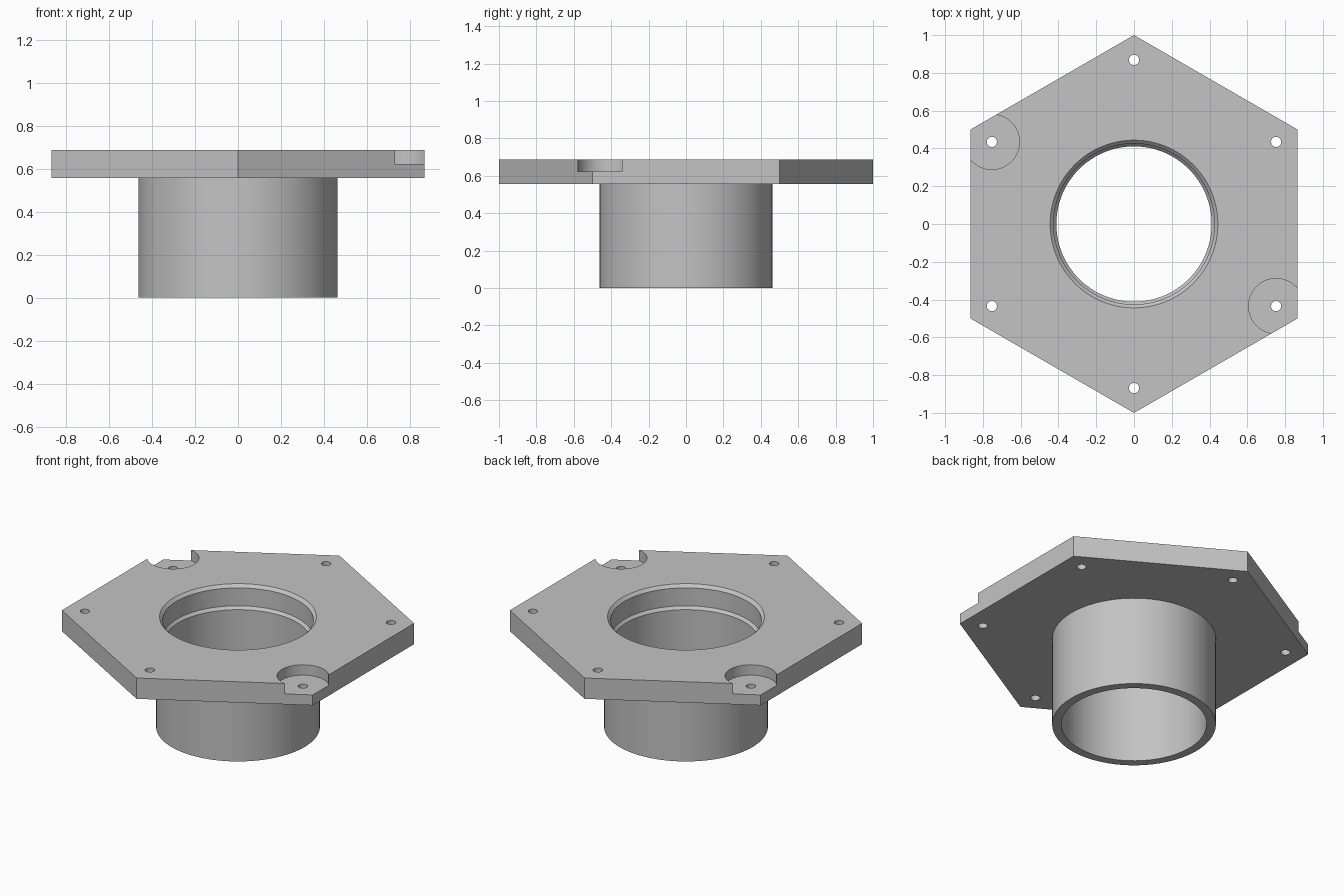
import bpy, bmesh, math
from mathutils import Vector

cube = bpy.data.objects.get("Cube")
if cube:
    bpy.data.objects.remove(cube, do_unlink=True)

PLATE_LOW, PLATE_TOP, POCKET_FLOOR = 0.557, 0.687, 0.622
HOLE_CIRCLE = 0.869

grey = bpy.data.materials.new("plain_grey")
grey.use_nodes = True
colour = (0.55, 0.55, 0.55, 1)
grey.diffuse_color = colour
grey.node_tree.nodes["Principled BSDF"].inputs["Base Color"].default_value = colour


def turned(name, profile, sides, centre=(0, 0)):
    """Closed solid of revolution from (radius, height) pairs, bottom to top."""
    bm = bmesh.new()
    rings = []
    for radius, z in profile:
        ring = []
        for i in range(sides):
            a = math.pi / 2 + math.tau * i / sides
            ring.append(bm.verts.new((centre[0] + radius * math.cos(a),
                                      centre[1] + radius * math.sin(a), z)))
        rings.append(ring)
    for low, high in zip(rings, rings[1:]):
        for i in range(sides):
            j = (i + 1) % sides
            bm.faces.new((low[i], low[j], high[j], high[i]))
    bm.faces.new(rings[0][::-1])
    bm.faces.new(rings[-1])
    mesh = bpy.data.meshes.new(name)
    bm.to_mesh(mesh)
    bm.free()
    mesh.materials.append(grey)
    obj = bpy.data.objects.new(name, mesh)
    bpy.context.collection.objects.link(obj)
    return obj


def combine(target, tool, operation):
    """Boolean the tool into the target, then discard the tool."""
    tool.hide_render = True
    mod = target.modifiers.new(tool.name, 'BOOLEAN')
    mod.operation, mod.solver, mod.object = operation, 'EXACT', tool
    bpy.context.view_layer.objects.active = target
    bpy.ops.object.modifier_apply(modifier=mod.name)
    bpy.data.objects.remove(tool, do_unlink=True)


# Hexagonal plate with the sleeve hanging beneath it
flange = turned("hexagonal_flange_and_sleeve", [(1, PLATE_LOW), (1, PLATE_TOP)], 6)
sleeve = turned("sleeve", [(0.463, 0), (0.463, PLATE_LOW + 0.05)], 96)
combine(flange, sleeve, 'UNION')

# Stepped bore with a chamfered mouth and a sloping inner shoulder
bore = turned("bore", [(0.411, -0.1), (0.411, 0.54), (0.426, 0.557),
                       (0.426, 0.669), (0.444, PLATE_TOP), (0.444, 0.8)], 96)
combine(flange, bore, 'DIFFERENCE')

# Bolt holes at every corner, recessed pockets at two opposite corners
for k in range(6):
    a = math.radians(30 + 60 * k)
    centre = Vector((math.cos(a), math.sin(a))) * HOLE_CIRCLE
    if k in (2, 5):
        pocket = turned("pocket", [(0.146, POCKET_FLOOR), (0.146, 0.8)], 64, centre)
        combine(flange, pocket, 'DIFFERENCE')
    hole = turned("bolt_hole", [(0.027, 0.45), (0.027, 0.8)], 32, centre)
    combine(flange, hole, 'DIFFERENCE')

# Smooth round walls, crisp edges
bpy.ops.object.select_all(action='DESELECT')
flange.select_set(True)
bpy.context.view_layer.objects.active = flange
bpy.ops.object.shade_smooth_by_angle(angle=math.radians(30))
